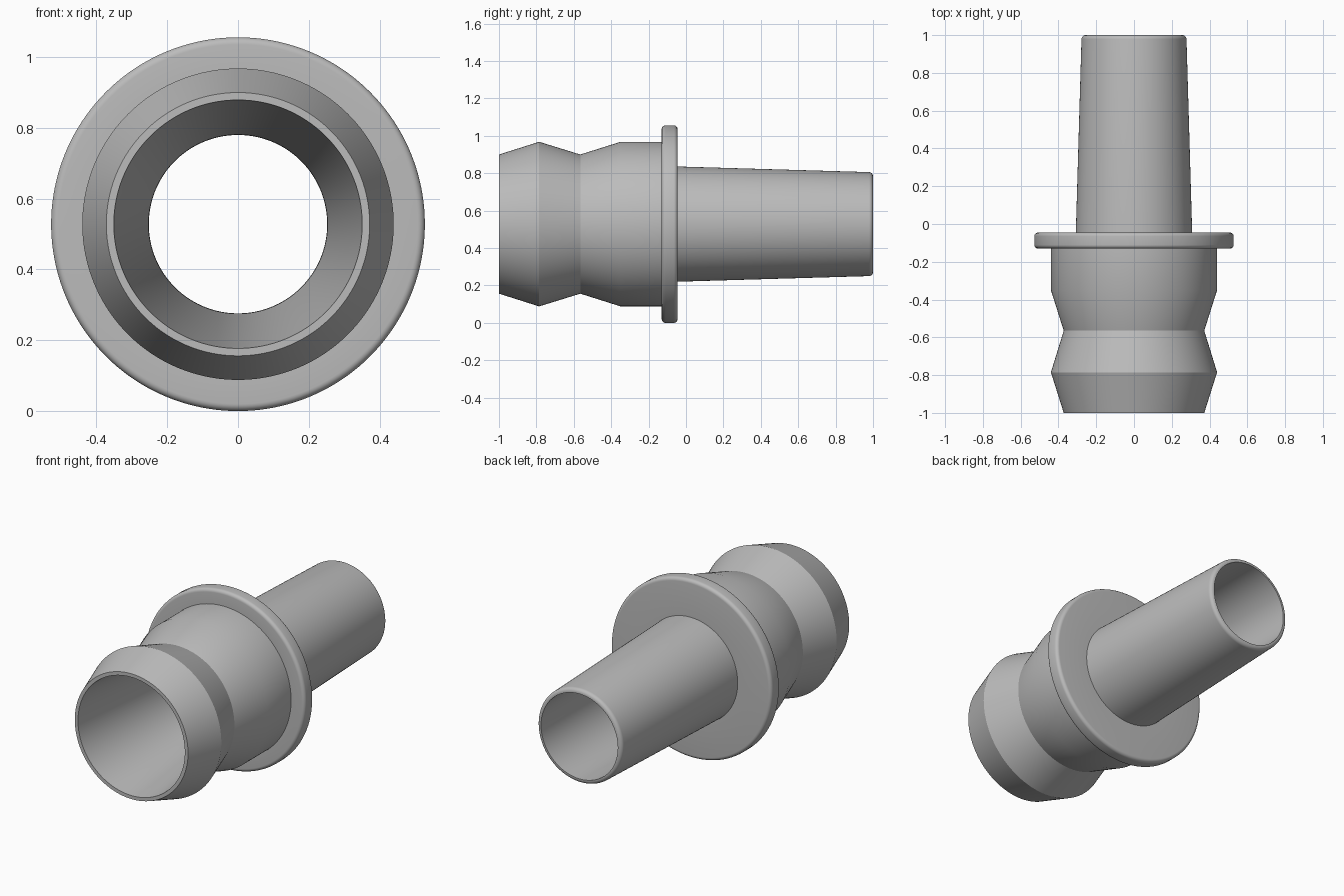
import bpy
import bmesh
from math import sin, cos, pi, radians

default = bpy.data.objects.get("Cube")
if default:
    bpy.data.objects.remove(default, do_unlink=True)

SEGMENTS = 160
AXIS_Z = 0.528

# Single grey material
grey = bpy.data.materials.new("plain grey")
grey.use_nodes = True
colour = (0.5, 0.5, 0.5, 1)
grey.diffuse_color = colour
grey.node_tree.nodes["Principled BSDF"].inputs["Base Color"].default_value = colour


def fillet(y, r, radius, start, steps=6):
    """Quarter-round profile points (y, r) centred at y, r."""
    angles = [start - pi / 2 * i / steps for i in range(steps + 1)]
    return [(y + radius * cos(a), r + radius * sin(a)) for a in angles]


def lathe(name, profile):
    """Revolve a closed (y, r) profile about the lengthwise axis."""
    bm = bmesh.new()
    rings = []
    for i in range(SEGMENTS):
        a = 2 * pi * i / SEGMENTS
        rings.append([bm.verts.new((r * sin(a), y, AXIS_Z + r * cos(a)))
                      for y, r in profile])
    n = len(profile)
    for i, ring in enumerate(rings):
        following = rings[(i + 1) % SEGMENTS]
        for j in range(n):
            k = (j + 1) % n
            bm.faces.new((ring[j], ring[k], following[k], following[j]))
    bmesh.ops.recalc_face_normals(bm, faces=bm.faces)
    mesh = bpy.data.meshes.new(name)
    bm.to_mesh(mesh)
    bm.free()
    mesh.materials.append(grey)
    obj = bpy.data.objects.new(name, mesh)
    bpy.context.collection.objects.link(obj)
    bpy.ops.object.select_all(action='DESELECT')
    obj.select_set(True)
    bpy.context.view_layer.objects.active = obj
    bpy.ops.object.shade_smooth_by_angle(angle=radians(30))
    return obj


# Barbed socket, outside from the open mouth to the collar
barbs = [(-1, 0.372), (-0.785, 0.44), (-0.565, 0.372), (-0.35, 0.44), (-0.13, 0.44)]

# Collar with rounded rim
edge = 0.02
collar = (fillet(-0.13 + edge, 0.528 - edge, edge, pi)
          + fillet(-0.045 - edge, 0.528 - edge, edge, pi / 2))

# Tapered spigot with rounded tip
tip = 0.022
spigot = [(-0.045, 0.308)] + fillet(1 - tip, 0.278 - tip, tip, pi / 2)

# Bore: narrow through the spigot, flaring to the mouth
bore = [(1, 0.252), (-0.09, 0.253), (-1, 0.351)]

lathe("hose_adapter", barbs + collar + spigot + bore)
